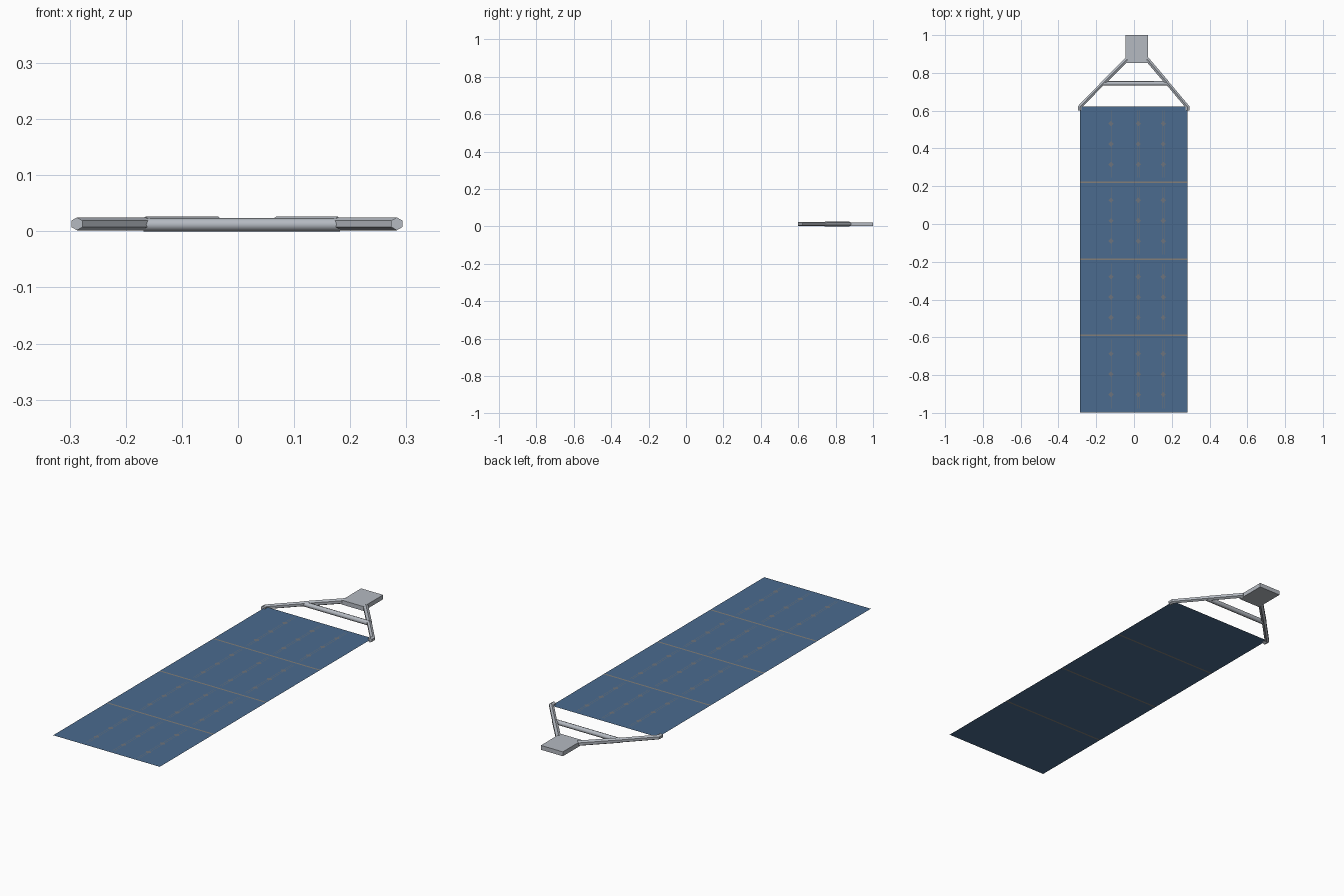
import bpy, bmesh, math
from mathutils import Vector

if "Cube" in bpy.data.objects:
    bpy.data.objects.remove(bpy.data.objects["Cube"])


def material(name, rgb):
    m = bpy.data.materials.new(name)
    m.diffuse_color = (*rgb, 1)
    m.use_nodes = True
    m.node_tree.nodes["Principled BSDF"].inputs["Base Color"].default_value = m.diffuse_color
    return m


GREY = material("light_grey_metal", (0.46, 0.49, 0.535))
BLUE = material("cell_blue", (0.07, 0.147, 0.272))
TAN = material("dull_tan", (0.23, 0.21, 0.19))
TRACE = material("wiring_grey", (0.15, 0.17, 0.20))

PANEL_Z = 0.013


def finish(name, bm, mat):
    mesh = bpy.data.meshes.new(name)
    bm.to_mesh(mesh)
    bm.free()
    mesh.materials.append(mat)
    ob = bpy.data.objects.new(name, mesh)
    bpy.context.collection.objects.link(ob)
    return ob


def add_poly(bm, points, z):
    bm.faces.new([bm.verts.new((x, y, z)) for x, y in points])


def add_rect(bm, x0, x1, y0, y1, z):
    add_poly(bm, [(x0, y0), (x1, y0), (x1, y1), (x0, y1)], z)


def tube(name, path, radius, sides=6):
    """Low-poly tube swept along a flat path with mitred joints."""
    pts = [Vector(p) for p in path]
    bm = bmesh.new()
    rings = []
    for i, p in enumerate(pts):
        a = (p - pts[i - 1]).normalized() if i else (pts[1] - p).normalized()
        b = (pts[i + 1] - p).normalized() if i < len(pts) - 1 else a
        t = (a + b).normalized()
        side = Vector((t.y, -t.x, 0)) / max(0.5, t.dot(a))
        rings.append([bm.verts.new(p + side * radius * math.sin(q)
                                   + Vector((0, 0, radius * math.cos(q))))
                      for q in (2 * math.pi * k / sides for k in range(sides))])
    for r, s in zip(rings, rings[1:]):
        for k in range(sides):
            n = (k + 1) % sides
            bm.faces.new((r[k], r[n], s[n], s[k]))
    bm.faces.new(rings[0])
    bm.faces.new(rings[-1])
    bmesh.ops.recalc_face_normals(bm, faces=bm.faces)
    return finish(name, bm, GREY)


# Four paper-thin panels, each with three wiring traces
X0, X1 = -0.286, 0.282
seams = [0.622, 0.221, -0.186, -0.588, -0.998]
GAP = 0.004
for i, (top, bottom) in enumerate(zip(seams, seams[1:]), 1):
    y1 = top - (GAP if i > 1 else 0)
    y0 = bottom + (GAP if i < 4 else 0)
    bm = bmesh.new()
    add_rect(bm, X0, X1, y0, y1, PANEL_Z)
    finish(f"solar_panel_{i}", bm, BLUE)

    bm = bmesh.new()
    z = PANEL_Z + 0.0006
    mid = (y0 + y1) / 2
    for x in (-0.122, 0.023, 0.155):
        for dx in (-0.005, 0.005):
            add_rect(bm, x + dx - 0.001, x + dx + 0.001, y0 + 0.02, y1 - 0.02, z)
        for dy in (-0.108, 0, 0.108):
            y = mid + dy
            add_poly(bm, [(x - 0.014, y), (x, y - 0.014),
                          (x + 0.014, y), (x, y + 0.014)], z + 0.0002)
    finish(f"wiring_traces_{i}", bm, TRACE)

# Hinge strips in the seams between panels
for i, y in enumerate(seams[1:4], 1):
    bm = bmesh.new()
    add_rect(bm, X0, X1, y - GAP, y + GAP, PANEL_Z)
    finish(f"hinge_strip_{i}", bm, TAN)

# Yoke arms, bent round at the panel corners and meeting the mounting block
Z = 0.0133
tube("left_yoke_arm", [(-0.287, 0.600, Z), (-0.287, 0.620, Z), (-0.165, 0.745, Z)], 0.0115)
tube("right_yoke_arm", [(0.283, 0.600, Z), (0.283, 0.620, Z), (0.178, 0.745, Z)], 0.0115)
tube("left_upper_arm", [(-0.165, 0.745, Z), (-0.035, 0.874, Z)], 0.0128)
tube("right_upper_arm", [(0.178, 0.745, Z), (0.068, 0.874, Z)], 0.0128)

# Cross bar between the arms
bar = tube("cross_bar", [(-0.168, 0.744, 0.0118), (0.182, 0.744, 0.0118)], 0.0118, 8)
bpy.context.view_layer.objects.active = bar
bar.select_set(True)
bpy.ops.object.shade_smooth_by_angle(angle=math.radians(50))

# Flat mounting block at the far end
bm = bmesh.new()
bmesh.ops.create_cube(bm, size=1)
for v in bm.verts:
    v.co = (0.0145 + v.co.x * 0.117, 0.926 + v.co.y * 0.148, 0.0115 + v.co.z * 0.021)
finish("mounting_block", bm, GREY)
